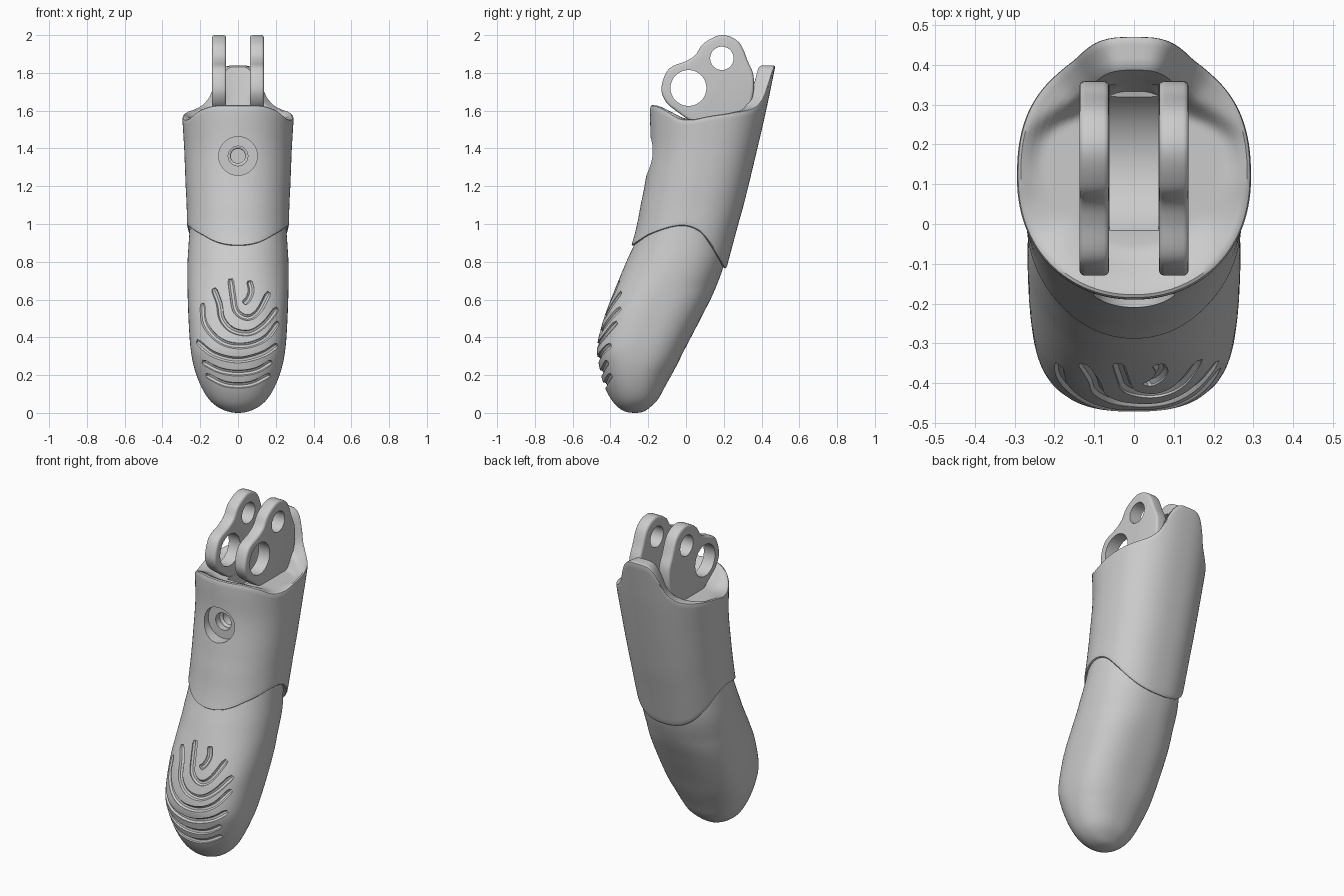
import bpy, bmesh, math
from mathutils import Vector

if "Cube" in bpy.data.objects:
    bpy.data.objects.remove(bpy.data.objects["Cube"])

N = 120  # vertices round each section


def interp(table, x):
    """Smooth interpolation through rows of (key, values...)."""
    x = min(max(x, table[0][0]), table[-1][0])
    i = 0
    while i < len(table) - 2 and x > table[i + 1][0]:
        i += 1
    a, b = table[i], table[i + 1]
    p, q = table[max(i - 1, 0)], table[min(i + 2, len(table) - 1)]
    h = b[0] - a[0]
    t = (x - a[0]) / h
    out = []
    for k in range(1, len(a)):
        m0 = (b[k] - p[k]) / (b[0] - p[0]) * h
        m1 = (q[k] - a[k]) / (q[0] - a[0]) * h
        out.append((2*t**3 - 3*t*t + 1)*a[k] + (t**3 - 2*t*t + t)*m0
                   + (3*t*t - 2*t**3)*b[k] + (t**3 - t*t)*m1)
    return out


def smoothstep(a, b, x):
    t = min(max((x - a) / (b - a), 0), 1)
    return t * t * (3 - 2 * t)


def unit(i, front, back):
    """Point on a unit superellipse with separate front and back exponents."""
    a = 2 * math.pi * i / N
    n = back if math.sin(a) > 0 else front
    f = lambda v: math.copysign(abs(v) ** (2 / n), v)
    return f(math.cos(a)), f(math.sin(a))


def new_object(name, bm):
    bmesh.ops.recalc_face_normals(bm, faces=bm.faces)
    me = bpy.data.meshes.new(name)
    bm.to_mesh(me)
    bm.free()
    ob = bpy.data.objects.new(name, me)
    bpy.context.collection.objects.link(ob)
    return ob


def loft(name, rings, start, end):
    """Skin the rings and close both ends with fans."""
    bm = bmesh.new()
    vr = [[bm.verts.new(p) for p in r] for r in rings]
    for a, b in zip(vr, vr[1:]):
        for i in range(N):
            j = (i + 1) % N
            bm.faces.new((a[i], a[j], b[j], b[i]))
    for ring, c in ((vr[0], start), (vr[-1], end)):
        v = bm.verts.new(c)
        for i in range(N):
            bm.faces.new((v, ring[i], ring[(i + 1) % N]))
    return new_object(name, bm)


def activate(ob):
    bpy.ops.object.select_all(action='DESELECT')
    ob.select_set(True)
    bpy.context.view_layer.objects.active = ob


def smooth(ob):
    activate(ob)
    bpy.ops.object.shade_smooth_by_angle(angle=math.radians(35))


def cut(ob, cutter):
    cutter.hide_render = True
    activate(ob)
    m = ob.modifiers.new('cut', 'BOOLEAN')
    m.operation, m.object, m.solver = 'DIFFERENCE', cutter, 'EXACT'
    bpy.ops.object.modifier_apply(modifier=m.name)
    bpy.data.objects.remove(cutter)


def drill(ob, axis, centre, r, depth):
    """Cut a cylinder along x or y out of an object."""
    rot = (0, math.pi/2, 0) if axis == 'X' else (math.pi/2, 0, 0)
    bpy.ops.mesh.primitive_cylinder_add(vertices=64, radius=r, depth=depth,
                                        location=centre, rotation=rot)
    cut(ob, bpy.context.object)


# Fingertip: horizontal sections (z, front y, back y, half width)
tip = [(0, -.27, -.27, 0), (.005, -.315, -.23, .045), (.03, -.36, -.19, .105),
       (.07, -.395, -.15, .152), (.15, -.435, -.105, .2), (.25, -.46, -.05, .235),
       (.35, -.471, 0, .252), (.5, -.435, .078, .262), (.65, -.378, .152, .267),
       (.8, -.316, .205, .267), (.9, -.27, .215, .261), (1, -.23, .215, .254)]
tip = [(math.sqrt(r[0]),) + r[1:] for r in tip]


def tip_section(z):
    f, b, w = interp(tip, math.sqrt(z))
    n = 2.1 + .5 * smoothstep(.1, .35, z) * (1 - smoothstep(.5, .8, z))
    return (f + b) / 2, (b - f) / 2, w, n


rings = []
for k in range(1, 61):
    z = (k / 60) ** 2
    c, d, w, n = tip_section(z)
    rings.append([(w*u, c + d*v, z) for u, v in
                  (unit(i, n, max(n, 2.3)) for i in range(N))])
fingertip = loft('fingertip', rings, (0, -.27, 0), (0, 0, 1))

# Fingerprint grooves: (x, z) paths laid on the fingertip front, then cut in
grooves = [
    [(.06, .70), (.07, .65), (.055, .605), (.03, .58)],
    [(-.04, .71), (-.028, .62), (-.01, .54), (.05, .505), (.11, .54), (.165, .64)],
    [(-.13, .66), (-.10, .58), (-.085, .5), (-.03, .44), (.06, .425), (.14, .47), (.21, .555)],
    [(-.19, .58), (-.18, .48), (-.12, .40), (-.04, .36), (.06, .36), (.15, .4), (.215, .48)],
    [(-.22, .38), (-.13, .31), (0, .28), (.13, .31), (.21, .36)],
    [(-.19, .27), (-.1, .225), (0, .21), (.1, .225), (.18, .27)],
    [(-.17, .2), (-.08, .155), (0, .145), (.08, .155), (.17, .2)]]
cu = bpy.data.curves.new('groove_cutter', 'CURVE')
cu.dimensions, cu.bevel_depth, cu.bevel_resolution, cu.use_fill_caps = '3D', .017, 2, True
for path in grooves:
    rows = [(i,) + p for i, p in enumerate(path)]
    m = 6 * (len(path) - 1)
    sp = cu.splines.new('POLY')
    sp.points.add(m)
    for k in range(m + 1):
        x, z = interp(rows, k / 6)
        c, d, w, n = tip_section(z)
        y = c - d * (1 - min(abs(x / w), .96) ** n) ** (1 / n)
        sp.points[k].co = (x, y - .002, z, 1)
        sp.points[k].radius = .6 if k in (0, m) else 1
cutter = bpy.data.objects.new('groove_cutter', cu)
bpy.context.collection.objects.link(cutter)
activate(cutter)
bpy.ops.object.convert(target='MESH')
cutter = bpy.context.object
bm = bmesh.new()
bm.from_mesh(cutter.data)
bmesh.ops.remove_doubles(bm, verts=bm.verts, dist=1e-5)
bmesh.ops.recalc_face_normals(bm, faces=bm.faces)
bm.to_mesh(cutter.data)
bm.free()
cut(fingertip, cutter)
smooth(fingertip)

# Middle shell: sections, lower seam and upper rim heights (key = front -1 to back 1)
body = [(.75, -.34, .21, .264), (.9, -.285, .25, .268), (1.0, -.259, .277, .27),
        (1.1, -.24, .305, .272), (1.2, -.22, .33, .277), (1.4, -.19, .378, .285),
        (1.6, -.19, .424, .296), (1.85, -.18, .476, .297)]
seam = [(-1, .885), (-.7, .945), (-.15, .99), (.25, .965), (.6, .885), (1, .765)]
rim = [(-1, 1.63), (-.9, 1.625), (-.73, 1.6), (-.5, 1.56), (-.25, 1.555), (0, 1.57),
       (.45, 1.592), (.8, 1.62), (.915, 1.675), (.95, 1.75), (.975, 1.81), (.993, 1.837), (1, 1.84)]


def body_point(u, v, z):
    f, b, w = interp(body, z)
    return Vector((w * u, (f + b) / 2 + (b - f) / 2 * v, z))


uv = [unit(i, 2.1, 2.45) for i in range(N)]
rings = []
for k, dz in ((.9, .01), (.975, 0), (.993, .004)):  # rolled lower edge
    ring = []
    for u, v in uv:
        p = body_point(u, v, interp(seam, v)[0])
        ring.append((p.x * k, -.03 + (p.y + .03) * k, p.z + dz))
    rings.append(ring)
for k in range(41):
    ring = []
    for u, v in uv:
        lo, hi = interp(seam, v)[0] + .014, interp(rim, v)[0] - .016
        ring.append(body_point(u, v, lo + (hi - lo) * k / 40))
    rings.append(ring)
for k in (.988, .965, .93, .88, .83, .78, .74, .70, .66, .62, .58, .5, .4, .25, .1):
    ring = []  # saddle seat inside the rim, thick behind as the stop tab
    for u, v in uv:
        z = interp(rim, v)[0]
        p = body_point(u, v, z)
        k0 = .76 + .22 * (1 - smoothstep(.3, .9, v))
        k1 = k0 - .2 - .2 * (1 - smoothstep(-.6, .2, v))
        z += (1.555 - z) * (1 - smoothstep(k1, k0, k))
        if k > .98:
            z -= .004
        ring.append((p.x * k, .14 + (p.y - .14) * k, z))
    rings.append(ring)
shell = loft('middle_shell', rings, (0, -.03, .9), (0, .14, 1.555))
drill(shell, 'X', (0, .15, 1.665), .2, .124)    # channel between the lugs
drill(shell, 'Y', (0, -.34, 1.36), .102, .4)    # screw recess
drill(shell, 'Y', (0, -.15, 1.36), .052, .4)    # screw hole
smooth(shell)

# Screw seat ring inside the recess hole
bpy.ops.mesh.primitive_torus_add(location=(0, -.09, 1.36), rotation=(math.pi/2, 0, 0),
                                 major_radius=.05, minor_radius=.012)
bpy.context.object.name = 'screw_seat'
smooth(bpy.context.object)

# Hinge lugs: side outline (y, z) with two pin holes, mirrored left and right
outline = [(-.13, 1.72), (-.092, 1.82), (0, 1.862), (.05, 1.895), (.095, 1.957),
           (.19, 2.0), (.28, 1.962), (.328, 1.86), (.358, 1.78), (.35, 1.66),
           (.29, 1.52), (.16, 1.48), (.05, 1.53), (-.04, 1.59), (-.105, 1.645)]
M = len(outline)
rows = [(i,) + outline[i % M] for i in range(-2, M + 3)]
for side, name in ((1, 'right_lug'), (-1, 'left_lug')):
    bm = bmesh.new()
    face = bm.faces.new([bm.verts.new((side * .0625, *interp(rows, i / 6)))
                         for i in range(6 * M)])
    ext = bmesh.ops.extrude_face_region(bm, geom=[face])
    bmesh.ops.translate(bm, verts=[g for g in ext['geom'] if isinstance(g, bmesh.types.BMVert)],
                        vec=(side * .075, 0, 0))
    lug = new_object(name, bm)
    activate(lug)
    bev = lug.modifiers.new('round', 'BEVEL')
    bev.width, bev.segments, bev.angle_limit = .014, 3, math.radians(50)
    bpy.ops.object.modifier_apply(modifier=bev.name)
    drill(lug, 'X', (side * .1, .013, 1.72), .095, .3)
    drill(lug, 'X', (side * .1, .19, 1.877), .062, .3)
    smooth(lug)
